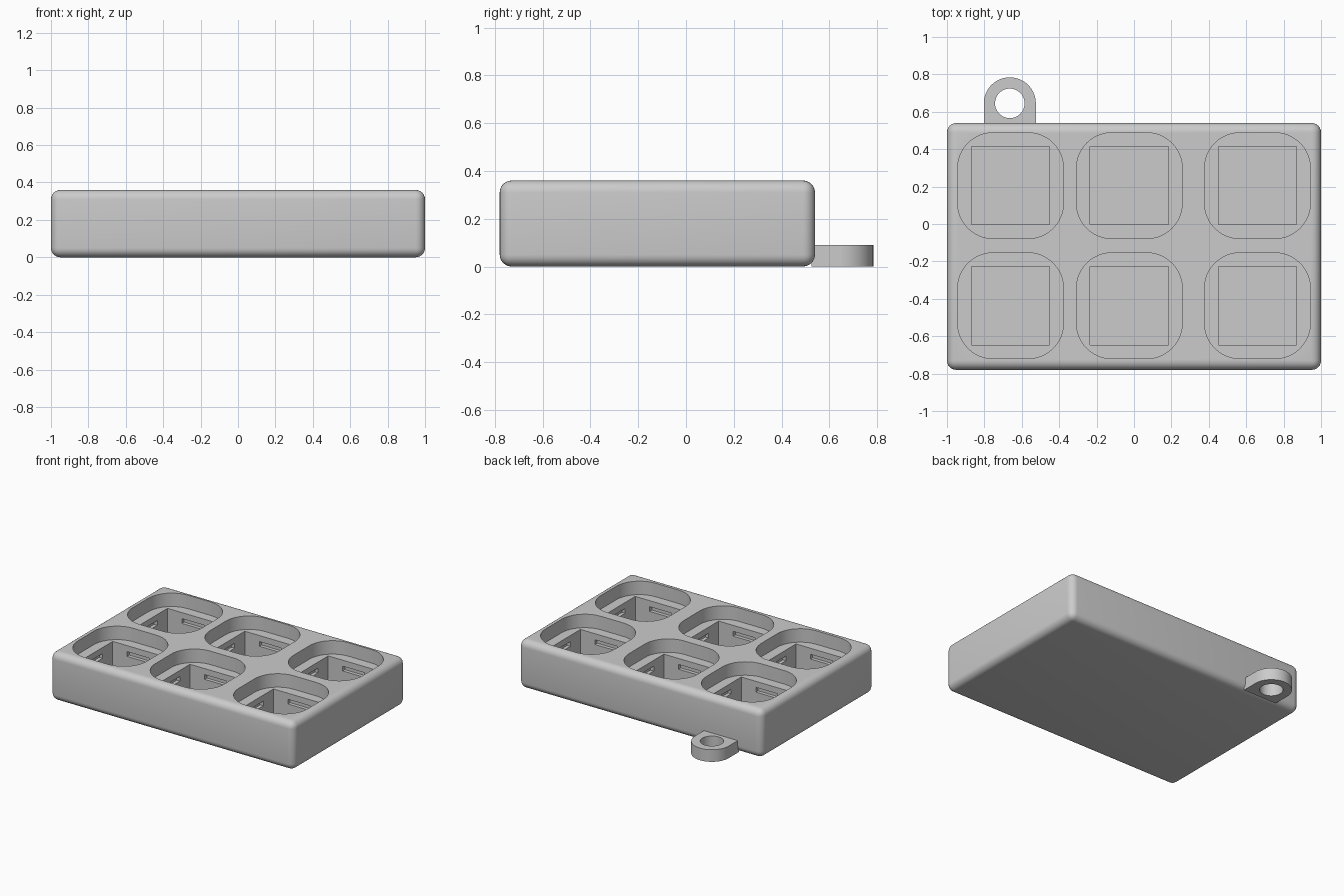
import bpy, bmesh
from math import pi, cos, sin

if "Cube" in bpy.data.objects:
    bpy.data.objects.remove(bpy.data.objects["Cube"])

XS, YS = (-0.66, -0.025, 0.66), (-0.437, 0.205)
CELLS = [(x, y) for x in XS for y in YS]


def rounded_rect(cx, cy, half, r, n=12):
    pts = []
    for i, (sx, sy) in enumerate(((1, 1), (-1, 1), (-1, -1), (1, -1))):
        for k in range(n + 1):
            a = i * pi / 2 + k / n * pi / 2
            pts.append((cx + sx * (half - r) + r * cos(a), cy + sy * (half - r) + r * sin(a)))
    return pts


def rect(cx, cy, hx, hy):
    return [(cx + hx, cy + hy), (cx - hx, cy + hy), (cx - hx, cy - hy), (cx + hx, cy - hy)]


def prisms(name, outlines, z0, z1, cutter=False):
    bm = bmesh.new()
    for pts in outlines:
        lo = [bm.verts.new((x, y, z0)) for x, y in pts]
        hi = [bm.verts.new((x, y, z1)) for x, y in pts]
        bm.faces.new(lo[::-1])
        bm.faces.new(hi)
        for i in range(len(pts)):
            j = (i + 1) % len(pts)
            bm.faces.new((lo[i], lo[j], hi[j], hi[i]))
    me = bpy.data.meshes.new(name)
    bm.to_mesh(me)
    bm.free()
    ob = bpy.data.objects.new(name, me)
    bpy.context.collection.objects.link(ob)
    ob.hide_render = cutter
    return ob


def cut(ob, cutters):
    bpy.context.view_layer.objects.active = ob
    for c in cutters:
        m = ob.modifiers.new("cut", 'BOOLEAN')
        m.operation, m.solver, m.object = 'DIFFERENCE', 'EXACT', c
        bpy.ops.object.modifier_apply(modifier=m.name)
        bpy.data.objects.remove(c)
    bpy.ops.object.select_all(action='DESELECT')
    ob.select_set(True)
    bpy.ops.object.shade_smooth_by_angle(angle=0.6)


# Tray with rounded edges
tray = prisms("tray", [rect(0, -0.12, 1, 0.66)], 0, 0.36)
bpy.context.view_layer.objects.active = tray
bev = tray.modifiers.new("round", 'BEVEL')
bev.width, bev.segments = 0.05, 6
bpy.ops.object.modifier_apply(modifier=bev.name)

# Rounded recesses, square sockets and clip slots in all four socket walls
cut(tray, [
    prisms("recess_cutter", [rounded_rect(x, y, 0.283, 0.19) for x, y in CELLS], 0.26, 0.5, True),
    prisms("socket_cutter", [rect(x, y, 0.209, 0.209) for x, y in CELLS], 0.03, 0.3, True),
    prisms("slot_x_cutter", [rect(x, y, 0.235, 0.09) for x, y in CELLS], 0.18, 0.215, True),
    prisms("slot_y_cutter", [rect(x, y, 0.09, 0.235) for x, y in CELLS], 0.18, 0.215, True),
])

# Hanging loop at the back
CX, CY, R = -0.664, 0.645, 0.139
arc = [(CX + R * cos(k * pi / 32), CY + R * sin(k * pi / 32)) for k in range(33)]
loop = prisms("hanging_loop", [arc + [(CX - R, 0.525), (CX + R, 0.525)]], 0, 0.09)
hole = [(CX + 0.079 * cos(k * pi / 24), CY + 0.079 * sin(k * pi / 24)) for k in range(48)]
cut(loop, [prisms("loop_hole_cutter", [hole], -0.1, 0.2, True)])
